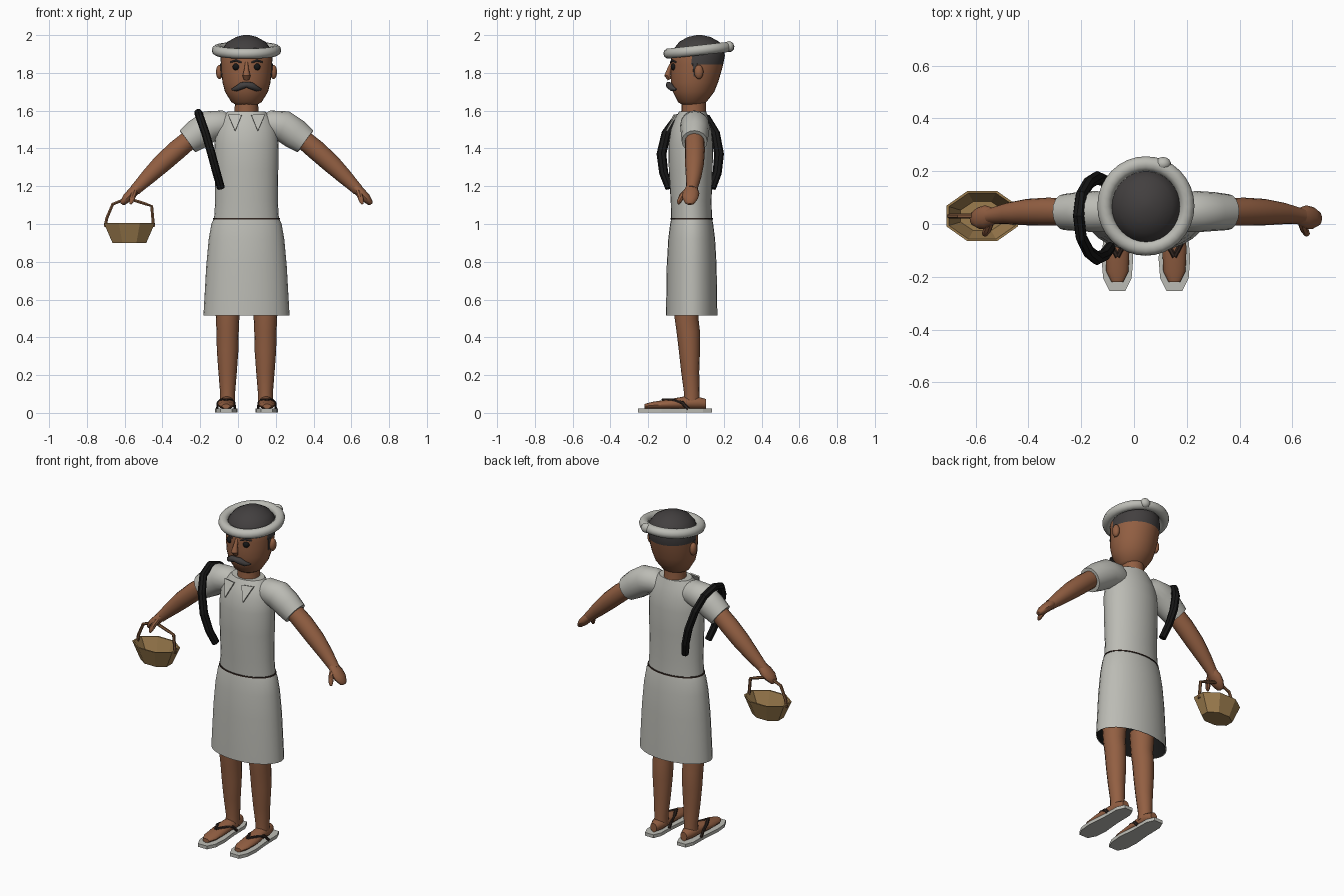
import bpy, bmesh, math
from mathutils import Vector

CX = 0.045  # body centre line
X, Y, Z = Vector((1, 0, 0)), Vector((0, 1, 0)), Vector((0, 0, 1))


def mat(name, rgb):
    m = bpy.data.materials.new(name)
    m.diffuse_color = (*rgb, 1)
    return m


SKIN = mat("brown_skin", (0.29, 0.115, 0.055))
CLOTH = mat("pale_cloth", (0.50, 0.50, 0.46))
HAIR = mat("dark_hair", (0.055, 0.05, 0.05))
BLACK = mat("black", (0.008, 0.008, 0.008))
WICKER = mat("tan_wicker", (0.33, 0.20, 0.075))
HANDLE = mat("handle_brown", (0.22, 0.10, 0.045))
LEATHER = mat("dark_leather", (0.03, 0.018, 0.014))


def finish(name, bm, m, smooth=True):
    bmesh.ops.recalc_face_normals(bm, faces=bm.faces)
    me = bpy.data.meshes.new(name)
    bm.to_mesh(me)
    bm.free()
    me.materials.append(m)
    for p in me.polygons:
        p.use_smooth = smooth
    if smooth:
        me.set_sharp_from_angle(angle=math.radians(40))
    ob = bpy.data.objects.new(name, me)
    bpy.context.collection.objects.link(ob)
    return ob


def tube(name, pts, m, side=X, n=16, axis=None, caps=True, smooth=True, phase=0.0):
    """Loft of ellipses (x, y, z, r_side, r_other) along a path."""
    bm = bmesh.new()
    c = [Vector(p[:3]) for p in pts]
    rings = []
    for i, p in enumerate(pts):
        t = axis or (c[min(i + 1, len(c) - 1)] - c[max(i - 1, 0)]).normalized()
        u = (side - t * side.dot(t)).normalized()
        v = t.cross(u)
        r2 = p[4] if len(p) > 4 else p[3]
        ang = [phase + math.tau * k / n for k in range(n)]
        rings.append([bm.verts.new(c[i] + u * math.cos(a) * p[3] + v * math.sin(a) * r2)
                      for a in ang])
    for a, b in zip(rings, rings[1:]):
        for k in range(n):
            bm.faces.new((a[k], a[(k + 1) % n], b[(k + 1) % n], b[k]))
    if caps:
        bm.faces.new(rings[0])
        bm.faces.new(rings[-1])
    return finish(name, bm, m, smooth)


def stack(name, rows, m, **kw):
    """Upright loft from rows (z, y centre, half width, half depth)."""
    return tube(name, [(CX, y, z, a, b) for z, y, a, b in rows], m, axis=Z, **kw)


def ball(name, loc, size, m):
    bm = bmesh.new()
    bmesh.ops.create_uvsphere(bm, u_segments=14, v_segments=10, radius=1)
    for v in bm.verts:
        v.co = Vector(loc) + Vector(a * b for a, b in zip(v.co, size))
    return finish(name, bm, m)


def plate(name, outline, offset, m):
    """Flat polygon thickened by an offset vector."""
    bm = bmesh.new()
    f = bm.faces.new([bm.verts.new(p) for p in outline])
    ext = bmesh.ops.extrude_face_region(bm, geom=[f])["geom"]
    bmesh.ops.translate(bm, vec=offset,
                        verts=[e for e in ext if isinstance(e, bmesh.types.BMVert)])
    return finish(name, bm, m, False)


# Tunic, skirt and belt line
stack("tunic", [(1.02, .03, .172, .108), (1.12, .027, .166, .108), (1.28, .025, .168, .116),
                (1.42, .025, .170, .118), (1.50, .027, .160, .108), (1.555, .03, .135, .09),
                (1.595, .035, .10, .072)], CLOTH, n=28)
skirt = [(1.03, .03, .172, .108), (1.00, .03, .186, .114), (.92, .03, .200, .124),
         (.78, .03, .213, .132), (.515, .03, .228, .136)]
stack("skirt", skirt, CLOTH, n=28, caps=False)
stack("skirt_lining", [(z, y, a - .004, b - .004) for z, y, a, b in skirt[::-1]],
      BLACK, n=28, caps=False)
stack("belt_line", [(1.024, .03, .178, .113), (1.031, .03, .177, .112)], LEATHER, n=28)

# Neck and head; the hair is the crown plus the back of the head
stack("neck", [(1.55, .04, .07, .07), (1.60, .04, .063, .065), (1.68, .04, .06, .065)], SKIN)
head = stack("head", [(1.625, .03, .045, .04), (1.645, .033, .08, .075), (1.70, .04, .114, .11),
                      (1.75, .045, .127, .125), (1.80, .052, .133, .133), (1.845, .058, .136, .139),
                      (1.89, .064, .137, .142), (1.93, .069, .126, .132), (1.965, .07, .10, .105),
                      (1.99, .07, .055, .06), (2.0, .07, .015, .015)], SKIN, n=28)
head.data.materials.append(HAIR)
for p in head.data.polygons:
    z, y = p.center.z, p.center.y
    p.material_index = int(z > 1.895 or (z > 1.845 and y > .03))

# Wrapped headband with a knot at the back
bpy.ops.mesh.primitive_torus_add(major_radius=.156, minor_radius=.028, major_segments=32,
                                 minor_segments=10, location=(CX, .068, 1.92),
                                 rotation=(.11, 0, 0))
band = bpy.context.object
band.name = "headband"
band.scale = (1, 1.03, 1)
band.data.materials.append(CLOTH)
bpy.ops.object.shade_smooth()
ball("headband_knot", (.11, .228, 1.94), (.03, .026, .028), CLOTH)

# Face
tube("nose", [(CX, -.074, 1.855, .008), (CX, -.088, 1.82, .012), (CX, -.098, 1.785, .021, .018),
              (CX, -.088, 1.765, .015, .010)], SKIN, n=10)
tube("moustache", [(CX + d, y, z, r) for d, y, z, r in
                   [(-.078, -.052, 1.712, .004), (-.055, -.072, 1.716, .014),
                    (-.025, -.086, 1.732, .019), (0, -.092, 1.738, .015),
                    (.025, -.086, 1.732, .019), (.055, -.072, 1.716, .014),
                    (.078, -.052, 1.712, .004)]], HAIR, side=Z, n=10)

for s, tag in ((1, "left"), (-1, "right")):
    def mx(rows):
        return [(CX + s * r[0], *r[1:]) for r in rows]

    ball("eye_" + tag, (CX + s * .055, -.063, 1.832), (.019, .018, .019), BLACK)
    tube("eyebrow_" + tag, mx([(.028, -.081, 1.855, .004), (.055, -.074, 1.866, .006),
                               (.085, -.053, 1.857, .004)]), HAIR, side=Z, n=6)
    ball("ear_" + tag, (CX + s * .143, .068, 1.805), (.019, .024, .038), SKIN)
    tube("sideburn_" + tag, mx([(.126, .048, 1.78, .008, .010), (.13, .048, 1.85, .01, .016)]),
         HAIR, n=8)

    # Collar flap
    plate("collar_" + tag, mx([(.025, -.058, 1.575), (.098, -.046, 1.578), (.06, -.098, 1.49)]),
          (0, -.009, .003), CLOTH)

    # Sleeve, arm and hand
    tube("sleeve_" + tag, mx([(.07, .04, 1.51, .05, .05), (.13, .045, 1.528, .075, .073),
                              (.195, .047, 1.518, .078, .084), (.255, .047, 1.478, .074, .082),
                              (.312, .045, 1.437, .068, .071)]), CLOTH, side=Y, n=16)
    tube("arm_" + tag, mx([(.28, .045, 1.465, .05), (.37, .047, 1.39, .053), (.45, .045, 1.318, .05),
                           (.52, .04, 1.25, .041), (.578, .032, 1.192, .031),
                           (.59, .03, 1.18, .03)]), SKIN, side=Y, n=16)
    tube("hand_" + tag, mx([(.575, .03, 1.195, .030, .026), (.605, .027, 1.165, .044, .027),
                            (.632, .022, 1.138, .042, .025), (.655, .02, 1.112, .026, .016),
                            (.66, .02, 1.105, .012, .008)]), SKIN, side=Y, n=12)
    tube("thumb_" + tag, mx([(.59, .005, 1.175, .015), (.60, -.02, 1.15, .016),
                             (.61, -.037, 1.118, .012), (.613, -.04, 1.105, .005)]),
         SKIN, n=8)

    # Leg and foot
    tube("leg_" + tag, mx([(.10, .03, .05, .04, .043), (.10, .03, .11, .04, .041),
                           (.10, .022, .22, .049, .048), (.10, .018, .33, .057, .056),
                           (.10, .012, .43, .059, .062), (.10, .003, .50, .062, .063),
                           (.10, .003, .62, .07, .07)]), SKIN, axis=Z)
    fx = .108
    tube("foot_" + tag, mx([(fx, -.22, .035, .022, .012), (fx, -.18, .04, .042, .018),
                            (fx, -.09, .046, .046, .026), (fx - .004, -.01, .053, .039, .034),
                            (fx - .006, .06, .053, .04, .033), (fx - .006, .105, .048, .022, .026)]),
         SKIN, axis=Y)

    # Sandal sole and thong straps
    half = [(.03, -.253), (.054, -.205), (.06, -.13), (.05, -.02), (.048, .09), (.028, .137)]
    outline = half + [(-w, y) for w, y in reversed(half)]
    plate("sandal_sole_" + tag, mx([(fx + w, y, .002) for w, y in outline]), (0, 0, .02), CLOTH)
    for q in (1, -1):
        tube(f"sandal_strap_{tag}_{'outer' if q > 0 else 'inner'}",
             mx([(fx, -.125, .071, .009, .006), (fx + q * .028, -.07, .069, .010, .007),
                 (fx + q * .043, -.02, .054, .010, .007), (fx + q * .047, .012, .02, .010, .007)]),
             LEATHER, side=Y, n=6)

# Shoulder strap looping from the chest over the arm to the back
tube("shoulder_strap", [(-.09, -.088, 1.19, .021, .022), (-.113, -.118, 1.27, .022, .024),
                        (-.14, -.130, 1.37, .022, .026), (-.172, -.105, 1.48, .022, .025),
                        (-.20, -.05, 1.56, .022, .022), (-.21, .03, 1.588, .022, .022),
                        (-.20, .11, 1.56, .022, .022), (-.172, .155, 1.48, .022, .025),
                        (-.14, .175, 1.37, .022, .026), (-.113, .165, 1.27, .022, .024),
                        (-.09, .137, 1.19, .021, .022)],
     BLACK, side=Vector((1, 0, .3)), n=8, smooth=False)

# Basket with an arched handle
bx, by = -.575, .03
tube("basket", [(bx, by, .90, .097, .066), (bx, by, 1.005, .146, .103),
                (bx, by, 1.005, .136, .094), (bx, by, .915, .089, .059)],
     WICKER, axis=Z, n=8, smooth=False, phase=math.pi / 8)
tube("basket_handle", [(bx + d, by, z, .009) for d, z in
                       [(-.128, .985), (-.12, 1.03), (-.088, 1.105), (-.01, 1.137),
                        (.08, 1.108), (.118, 1.095), (.128, .985)]],
     HANDLE, side=Y, n=6, smooth=False)
